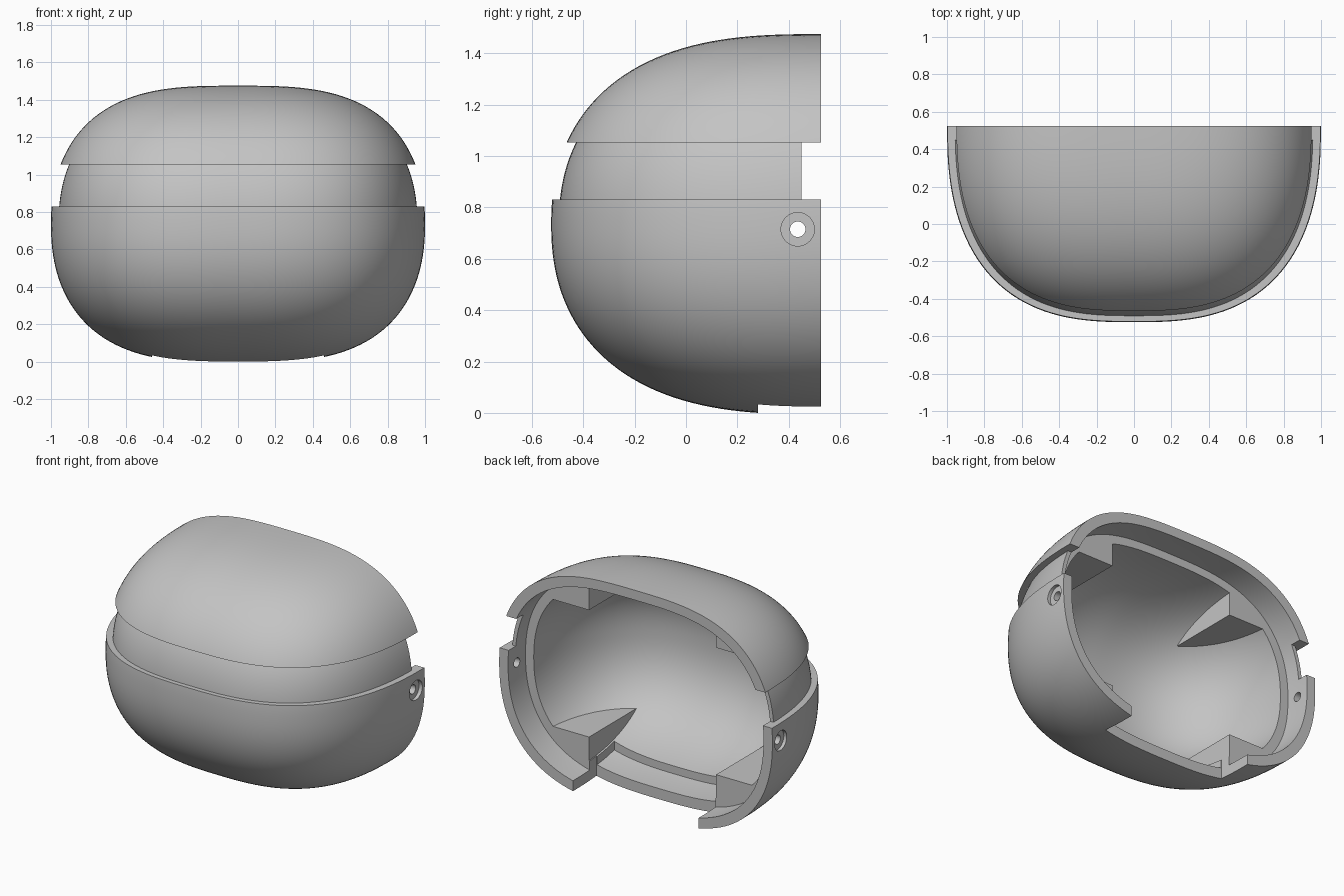
import bpy
import bmesh
import math
from mathutils import Matrix, Vector

cube = bpy.data.objects.get("Cube")
if cube:
    bpy.data.objects.remove(cube, do_unlink=True)

CENTRE = Vector((0, 0.525, 0.7345))
HALF = Vector((1.0, 1.05, 0.7405))


def fullness(p):
    """Implicit form of the rounded body: 1 on its surface."""
    plan = abs(p.x) ** 2.77 + abs(p.y) ** 2.45
    return plan ** 1.12 + abs(p.z) ** 2.25


def make_object(name, bm):
    mesh = bpy.data.meshes.new(name)
    bm.to_mesh(mesh)
    bm.free()
    obj = bpy.data.objects.new(name, mesh)
    bpy.context.collection.objects.link(obj)
    return obj


def rounded_solid(name, inset):
    """Rounded body made from a gridded cube, shrunk by the inset on each axis."""
    bm = bmesh.new()
    bmesh.ops.create_cube(bm, size=2)
    bmesh.ops.subdivide_edges(bm, edges=bm.edges[:], cuts=44, use_grid_fill=True)
    size = HALF - Vector(inset)
    for v in bm.verts:
        p = Vector([math.tan(c * math.pi / 4) for c in v.co])
        for step in range(10):
            p /= fullness(p) ** 0.38
        v.co = [m + c * s for m, c, s in zip(CENTRE, p, size)]
    return make_object(name, bm)


def box(name, low, high):
    bm = bmesh.new()
    bmesh.ops.create_cube(bm, size=1)
    for v in bm.verts:
        v.co = [(a + b) / 2 + c * (b - a) for a, b, c in zip(low, high, v.co)]
    return make_object(name, bm)


def side_cylinder(name, x, radius, depth):
    bm = bmesh.new()
    place = Matrix.Translation((x, 0.435, 0.715)) @ Matrix.Rotation(math.pi / 2, 4, 'Y')
    bmesh.ops.create_cone(bm, cap_ends=True, segments=40, radius1=radius,
                          radius2=radius, depth=depth, matrix=place)
    return make_object(name, bm)


def carve(target, cutter, operation='DIFFERENCE'):
    """Apply one boolean to the target and discard the cutter."""
    cutter.hide_render = True
    mod = target.modifiers.new("carve", 'BOOLEAN')
    mod.operation = operation
    mod.solver = 'EXACT'
    mod.object = cutter
    bpy.context.view_layer.objects.active = target
    bpy.ops.object.modifier_apply(modifier=mod.name)
    bpy.data.objects.remove(cutter, do_unlink=True)


# Outer shell with an open, flat back
shell = rounded_solid("visor_shell", (0, 0, 0))
carve(shell, box("back_cut", (-2, 0.525, -1), (2, 3, 3)))

# Sunken band between the lower shell and the upper cap
band_core = rounded_solid("band_core", (0.04, 0.03, 0.04))
carve(band_core, box("band_end", (-2, 0.45, -1), (2, 3, 3)))
groove = box("band_groove", (-2, -2, 0.83), (2, 2, 1.053))
carve(groove, band_core)
carve(shell, groove)

# Shallow recess behind the thin back rim
recess = rounded_solid("rim_recess", (0.065, 0.065, 0.065))
carve(recess, box("recess_front", (-2, -2, -1), (2, 0.35, 3)))
carve(shell, recess)

# Main cavity, leaving four solid corner blocks
cavity = rounded_solid("cavity", (0.125, 0.115, 0.12))
for sx in (-1, 1):
    for sz in (-1, 1):
        xs = sorted((sx * 0.465, sx * 1.3))
        zs = sorted((CENTRE.z + sz * 0.42, CENTRE.z + sz * 1.2))
        carve(cavity, box("corner_block", (xs[0], -1, zs[0]), (xs[1], 0.45, zs[1])))
carve(shell, cavity)

# Notch through the floor at the back, with thinned floor in front of it
carve(shell, box("floor_notch", (-0.46, 0.28, -0.3), (0.46, 1, 0.22)))
thinning = rounded_solid("floor_thinning", (0.07, 0.07, 0.07))
carve(thinning, box("thin_area", (-0.455, 0.1, -0.3), (0.455, 0.3, 0.22)), 'INTERSECT')
carve(shell, thinning)

# Counterbored pivot holes on both sides
for side in (-1, 1):
    carve(shell, side_cylinder("counterbore", side * 1.075, 0.065, 0.2))
    carve(shell, side_cylinder("pivot_hole", side, 0.03, 0.4))

# Plain grey finish
grey = bpy.data.materials.new("plain_grey")
grey.use_nodes = True
colour = (0.55, 0.55, 0.55, 1)
grey.diffuse_color = colour
grey.node_tree.nodes["Principled BSDF"].inputs["Base Color"].default_value = colour
shell.data.materials.append(grey)

bpy.ops.object.select_all(action='DESELECT')
shell.select_set(True)
bpy.context.view_layer.objects.active = shell
bpy.ops.object.shade_smooth_by_angle(angle=math.radians(30))
